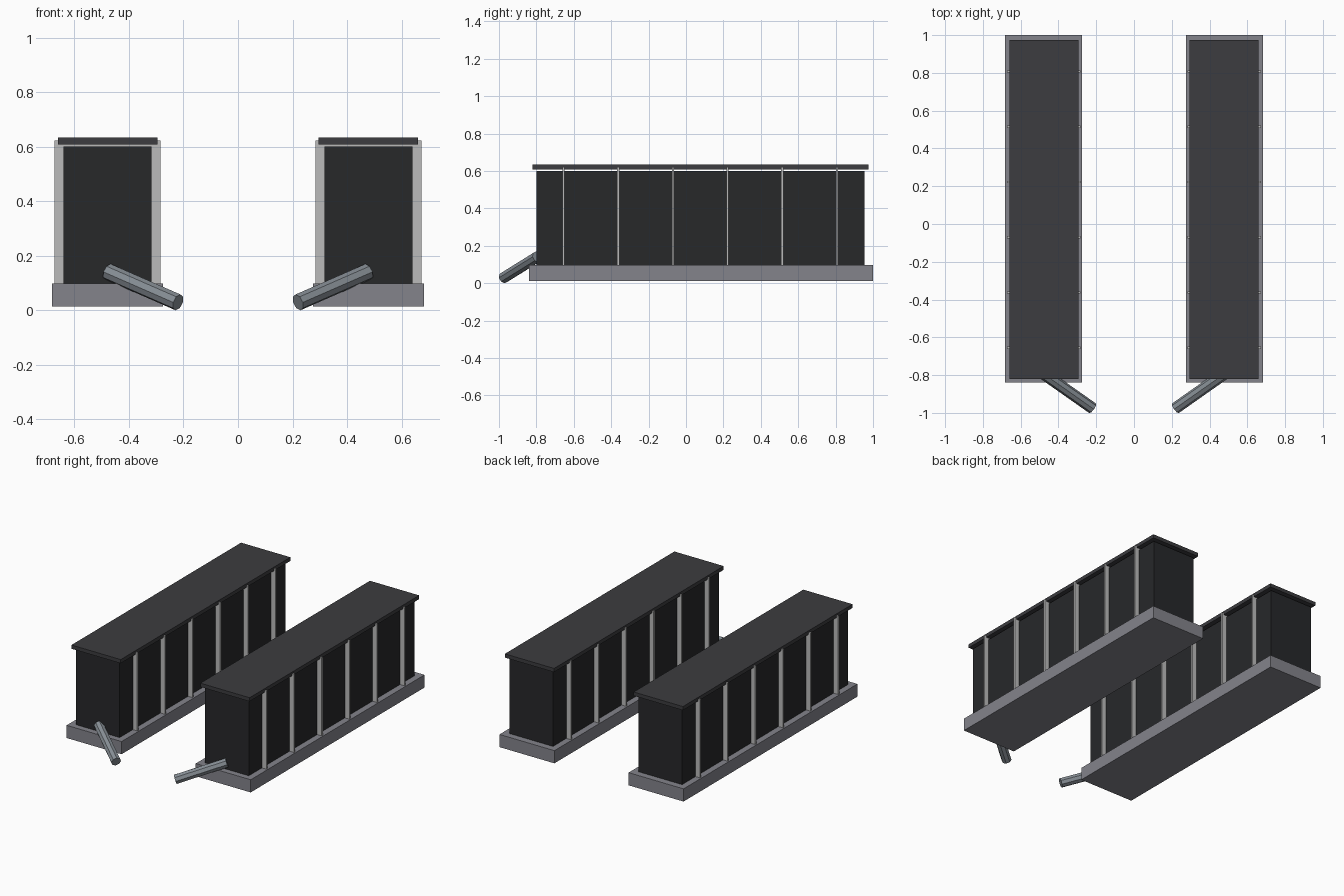
import bpy, bmesh
from mathutils import Matrix, Vector

if "Cube" in bpy.data.objects:
    bpy.data.objects.remove(bpy.data.objects["Cube"])


def material(name, color):
    m = bpy.data.materials.new(name)
    m.diffuse_color = (*color, 1)
    m.use_nodes = True
    m.node_tree.nodes["Principled BSDF"].inputs["Base Color"].default_value = m.diffuse_color
    return m


BLACK = material("black_panel", (0.02, 0.021, 0.023))
DARK = material("dark_lid", (0.045, 0.045, 0.05))
STEEL = material("base_steel", (0.23, 0.23, 0.26))
PIPE = material("pipe_metal", (0.24, 0.27, 0.30))
RIB = material("rib_metal", (0.5, 0.5, 0.5))


def add_box(bm, x, y, z):
    size = Vector((x[1] - x[0], y[1] - y[0], z[1] - z[0]))
    mid = Vector((sum(x), sum(y), sum(z))) / 2
    bmesh.ops.create_cube(
        bm, size=1, matrix=Matrix.Translation(mid) @ Matrix.Diagonal((*size, 1)))


def finish(bm, name, mat):
    # every part is repeated on the other side by mirroring across x = 0
    me = bpy.data.meshes.new(name)
    bm.to_mesh(me)
    bm.free()
    me.materials.append(mat)
    ob = bpy.data.objects.new(name, me)
    bpy.context.collection.objects.link(ob)
    mod = ob.modifiers.new("mirror_x", 'MIRROR')
    mod.use_axis[0] = True
    mod.use_mirror_merge = False
    return ob


# base, cabinet body and lid
for name, x, y, z, mat in (
    ("base_plinth", (0.275, 0.682), (-0.84, 1.0), (0.013, 0.098), STEEL),
    ("cabinet_body", (0.317, 0.64), (-0.80, 0.955), (0.098, 0.60), BLACK),
    ("lid", (0.295, 0.66), (-0.82, 0.975), (0.609, 0.634), DARK),
):
    bm = bmesh.new()
    add_box(bm, x, y, z)
    finish(bm, name, mat)

# thin frames wrapping the cabinet
bm = bmesh.new()
for i in range(6):
    yc = -0.655 + i * 0.2925
    add_box(bm, (0.284, 0.673), (yc - 0.006, yc + 0.006), (0.09, 0.622))
finish(bm, "rib_frames", RIB)

# slanted pipe at the front
lower, upper = Vector((0.22, -0.975, 0.029)), Vector((0.476, -0.795, 0.141))
axis = upper - lower
bm = bmesh.new()
bmesh.ops.create_cone(
    bm, cap_ends=True, segments=8, radius1=0.031, radius2=0.031, depth=axis.length,
    matrix=Matrix.Translation((lower + upper) / 2)
    @ axis.to_track_quat('Z', 'Y').to_matrix().to_4x4())
finish(bm, "front_pipe", PIPE)
